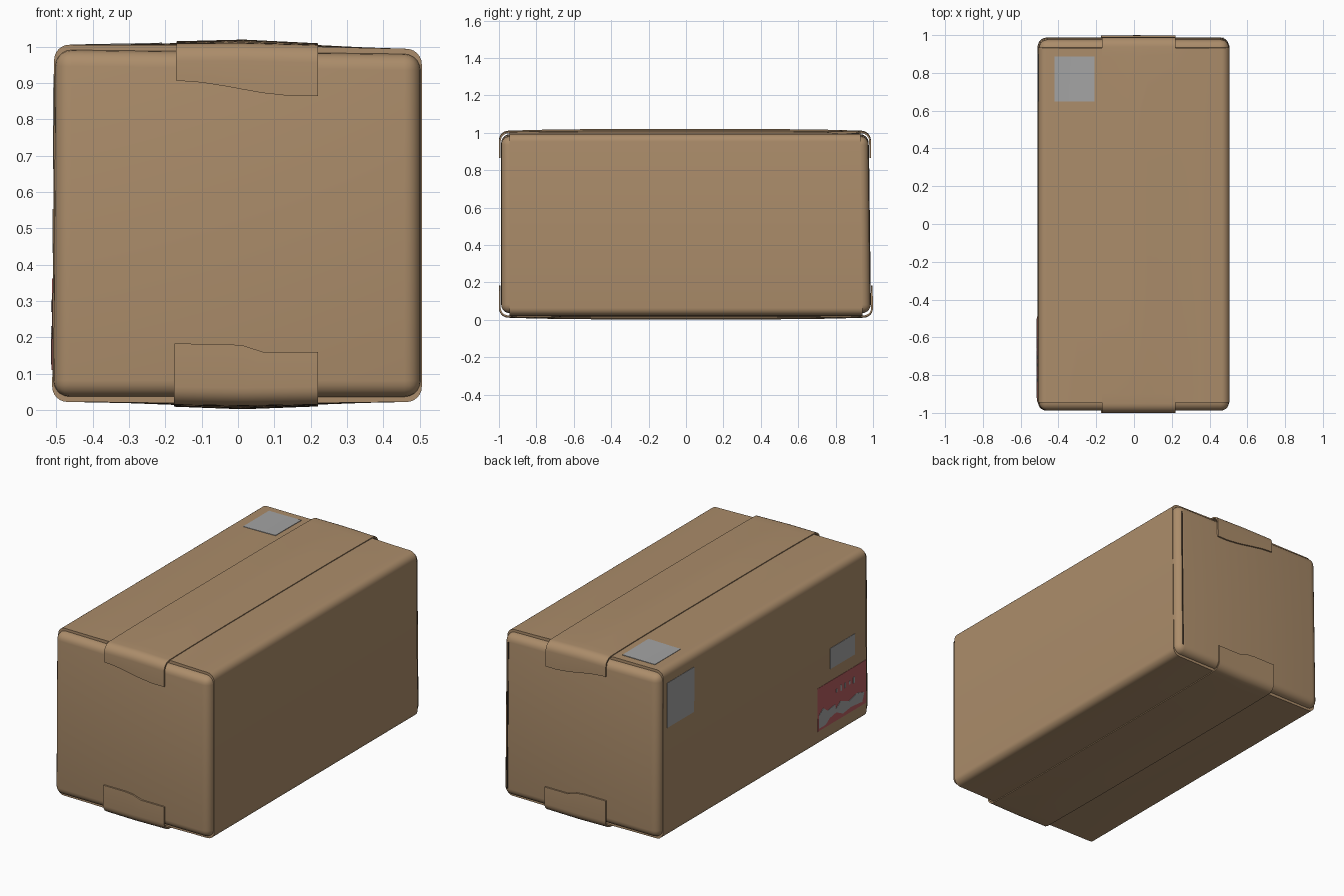
import bpy, bmesh, math

old = bpy.data.objects.get("Cube")
if old:
    bpy.data.objects.remove(old, do_unlink=True)


def material(name, rgb):
    m = bpy.data.materials.new(name)
    m.use_nodes = True
    m.diffuse_color = (*rgb, 1)
    m.node_tree.nodes["Principled BSDF"].inputs["Base Color"].default_value = (*rgb, 1)
    return m


CARD = material("cardboard", (0.41, 0.265, 0.145))
GREY = material("label_grey", (0.37, 0.37, 0.37))
RED = material("label_red", (0.46, 0.11, 0.115))
DARK = material("seam_brown", (0.06, 0.04, 0.025))

MID = 0.511          # height of the mirror plane between lid and base
SEAM = 0.015         # x where the long flaps meet
FLAP_TOP = 1.0
FLAP_END = 0.945


def crown(x, y):
    """Bulge of the closed flaps towards the middle seam."""
    across = max(0, 1 - abs(x - SEAM) / 0.4)
    along = max(0, 1 - (y / 0.95) ** 4)
    return across * (0.006 + 0.009 * along)


def warp(co):
    """Slight lean and sag of a used carton."""
    x, y, z = co
    if x < 0:
        co.x -= 0.006 * (1 - z)
    if y > 0:
        co.y -= 0.012 * z
    co.z -= 0.012 * x * z


def finish(name, bm, mat, thickness=0, recalc=True):
    if recalc:
        bmesh.ops.recalc_face_normals(bm, faces=bm.faces)
    for v in bm.verts:
        warp(v.co)
    mesh = bpy.data.meshes.new(name)
    bm.to_mesh(mesh)
    bm.free()
    mesh.materials.append(mat)
    obj = bpy.data.objects.new(name, mesh)
    bpy.context.collection.objects.link(obj)
    if thickness:
        mod = obj.modifiers.new("thickness", 'SOLIDIFY')
        mod.thickness = thickness
        mod.offset = -1
        bpy.context.view_layer.objects.active = obj
        bpy.ops.object.modifier_apply(modifier=mod.name)
    for p in obj.data.polygons:
        p.use_smooth = True
    obj.data.set_sharp_from_angle(angle=math.radians(35))
    return obj


def span(a, b, n):
    return [a + (b - a) * i / n for i in range(n + 1)]


def sheet(name, rows, mat, thickness, flip=False):
    """Skin a grid of points and give it thickness."""
    bm = bmesh.new()
    grid = [[bm.verts.new(p) for p in row] for row in rows]
    for a, b in zip(grid, grid[1:]):
        for j in range(len(a) - 1):
            quad = [a[j], a[j + 1], b[j + 1], b[j]]
            bm.faces.new(quad[::-1] if flip else quad)
    return finish(name, bm, mat, thickness, recalc=False)


def block(name, lo, hi, mat, bevel=0):
    bm = bmesh.new()
    bmesh.ops.create_cube(bm, size=1)
    for v in bm.verts:
        for i in range(3):
            v.co[i] = lo[i] if v.co[i] < 0 else hi[i]
    if bevel:
        bmesh.ops.bevel(bm, geom=bm.edges[:], offset=bevel, segments=5,
                        profile=0.5, affect='EDGES')
    return finish(name, bm, mat)


# Carton core: end panels with the short flaps tucked under
block("carton_core", (-0.503, -0.988, 0.036), (0.503, 0.988, 0.986), CARD, 0.045)


# Long side panels and flaps wrapping over the core
def side_wrap():
    half, r = 0.506, 0.042
    xs = [-0.3, -0.17, SEAM, 0.22, 0.35]
    arc = [math.radians(a) for a in span(0, 90, 6)]
    top = [(-half + r - r * math.cos(a), FLAP_TOP - r + r * math.sin(a)) for a in arc]
    top += [(x, FLAP_TOP) for x in xs]
    top += [(-x, z) for x, z in top[len(arc) - 1::-1]]
    loop = top + [(x, 2 * MID - z) for x, z in reversed(top)]
    bm = bmesh.new()
    rings = []
    for y in span(-FLAP_END, FLAP_END, 16):
        ring = []
        for x, z in loop:
            lift = crown(x, y)
            if abs(z - MID) > 0.4:
                z += lift if z > MID else -lift
            ring.append(bm.verts.new((x, y, z)))
        rings.append(ring)
    n = len(loop)
    for a, b in zip(rings, rings[1:]):
        for i in range(n):
            bm.faces.new((a[i], a[(i + 1) % n], b[(i + 1) % n], b[i]))
    bm.faces.new(rings[0])
    bm.faces.new(rings[-1])
    finish("side_panels_and_flaps", bm, CARD)


side_wrap()


# Wide tape strips, folded down over both ends
def tape(name, tail, flip):
    far, r, rise = 1.0, 0.05, 0.005
    columns = [-0.17, -0.1, -0.03, SEAM, 0.07, 0.15, 0.22]
    arc = [math.radians(a) for a in span(0, 90, 6)]
    paths = []
    for x in columns:
        z0 = FLAP_TOP + rise
        end = [(-far, z0 - tail(x))]
        end += [(-far + r - r * math.cos(a), z0 - r + r * math.sin(a)) for a in arc]
        path = end + [(y, z0) for y in span(-0.9, 0.9, 14)]
        path += [(-y, z) for y, z in reversed(end)]
        pts = []
        for y, z in path:
            if z > 0.94:
                z += crown(x, y)
            pts.append((x, y, 2 * MID - z if flip else z))
        paths.append(pts)
    sheet(name, list(zip(*paths)), CARD, 0.009, flip)


tape("top_tape", lambda x: 0.12 + 0.02 * math.sin(9 * x), False)
tape("bottom_tape", lambda x: 0.165 if x < 0 else 0.165 - min(x, 0.07) * 0.32, True)

# Glued corner seam on the back
block("corner_seam", (0.468, 0.98, 0.08), (0.474, 0.9895, 0.94), DARK)

# Paper label on the lid, following its bulge
sheet("lid_label",
      [[(x, y, FLAP_TOP + 0.003 + crown(x, y)) for x in span(-0.42, -0.21, 4)]
       for y in span(0.66, 0.9, 4)], GREY, 0.004)


# Labels on the left-hand (-x) panel
def side_label(name, y0, y1, z0, z1, mat, x=-0.508):
    block(name, (x, y0, z0), (-0.504, y1, z1), mat)


side_label("upper_side_label", 0.66, 0.91, 0.66, 0.92, GREY)
side_label("small_side_label", -0.84, -0.61, 0.43, 0.55, GREY)
side_label("warning_label", -0.94, -0.49, 0.11, 0.36, RED)
for i, h in enumerate((0.02, 0.035, 0.03, 0.02, 0.035)):
    y = -0.66 - 0.04 * i
    side_label("print_bar", y - 0.012, y, 0.285 - h / 2, 0.285 + h / 2, GREY, -0.51)


# Torn patches exposing grey paper on the red label
def patch(name, outline):
    bm = bmesh.new()
    face = bm.faces.new([bm.verts.new((-0.510, y, z)) for y, z in outline])
    out = bmesh.ops.extrude_face_region(bm, geom=[face])
    for v in out["geom"]:
        if isinstance(v, bmesh.types.BMVert):
            v.co.x += 0.004
    finish(name, bm, GREY)


patch("torn_patch_rear", [(-0.5, 0.125), (-0.5, 0.2), (-0.54, 0.23), (-0.58, 0.2),
                          (-0.65, 0.21), (-0.66, 0.16), (-0.6, 0.15), (-0.56, 0.125)])
patch("torn_patch_front", [(-0.64, 0.17), (-0.7, 0.21), (-0.78, 0.18), (-0.85, 0.2),
                           (-0.92, 0.18), (-0.9, 0.13), (-0.8, 0.14), (-0.72, 0.13)])
